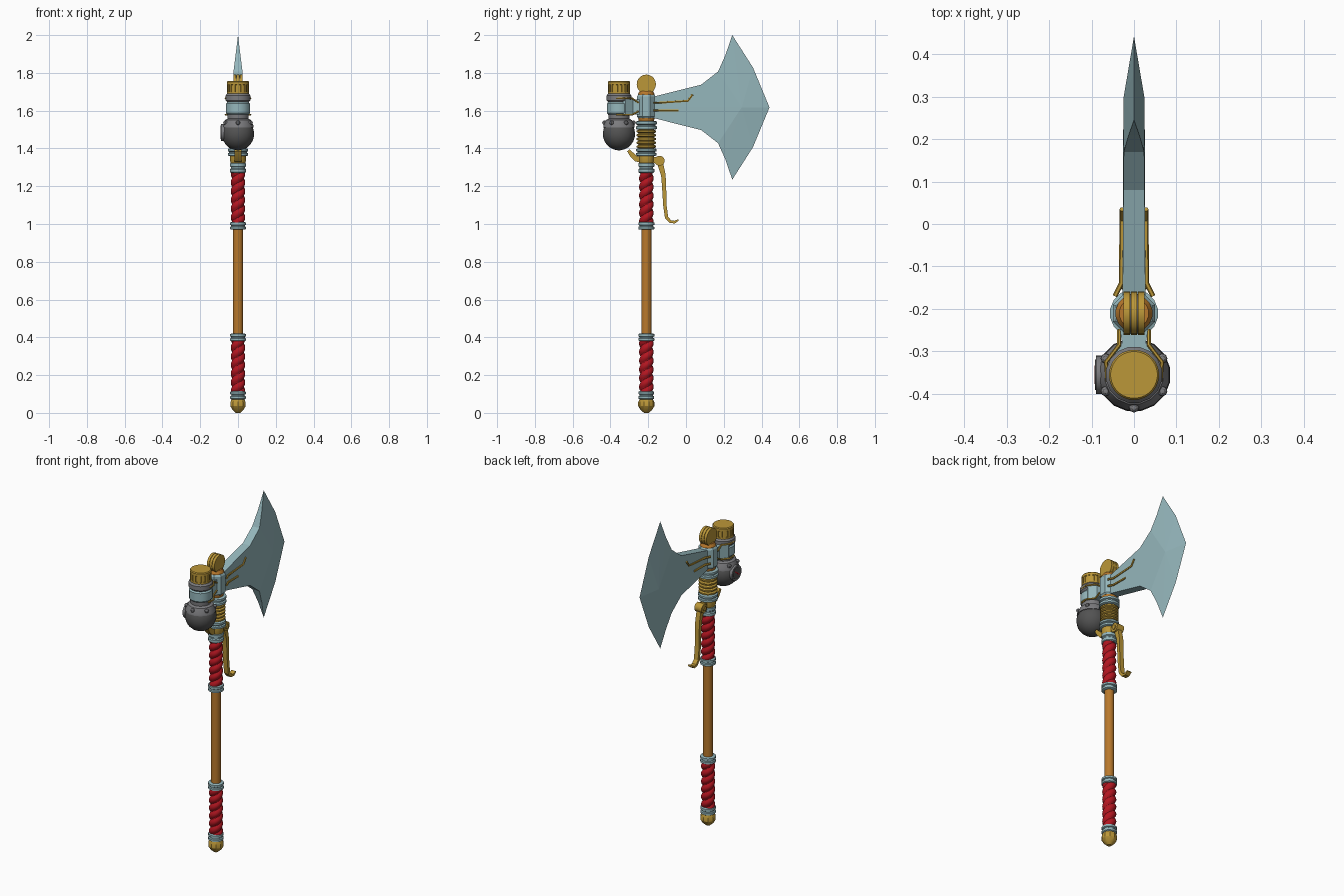
import bpy, bmesh
from math import pi, sin, cos
from mathutils import Vector

if "Cube" in bpy.data.objects:
    bpy.data.objects.remove(bpy.data.objects["Cube"])

HY, CY, BZ = -0.21, -0.355, 1.6175   # handle axis, canister axis, blade mid height


def mat(name, r, g, b):
    m = bpy.data.materials.new(name)
    m.diffuse_color = (r, g, b, 1)
    m.use_nodes = True
    m.node_tree.nodes["Principled BSDF"].inputs["Base Color"].default_value = m.diffuse_color
    return m


STEEL = mat("pale_steel", 0.30, 0.47, 0.50)
GOLD = mat("gold", 0.50, 0.31, 0.04)
RED = mat("red_wrap", 0.45, 0.008, 0.015)
WOOD = mat("wood", 0.48, 0.19, 0.025)
DARK = mat("dark_iron", 0.085, 0.085, 0.085)
GREY = mat("grey_iron", 0.2, 0.2, 0.21)


def finish(name, bm, m):
    bmesh.ops.remove_doubles(bm, verts=bm.verts, dist=1e-5)
    bmesh.ops.recalc_face_normals(bm, faces=bm.faces)
    me = bpy.data.meshes.new(name)
    bm.to_mesh(me)
    bm.free()
    me.materials.append(m)
    ob = bpy.data.objects.new(name, me)
    bpy.context.collection.objects.link(ob)
    return ob


def lathe(name, profile, m, y=HY, segs=16, radius=None):
    """Revolve (r, z) points about a vertical axis; radius(r, a, z) may modulate."""
    bm = bmesh.new()
    f = radius or (lambda r, a, z: r)
    rings = []
    for r, z in profile:
        ang = [2 * pi * (i + 0.5) / segs for i in range(segs)]
        rings.append([bm.verts.new((f(r, a, z) * cos(a), y + f(r, a, z) * sin(a), z)) for a in ang])
    for p, q in zip(rings, rings[1:]):
        for i in range(segs):
            j = (i + 1) % segs
            bm.faces.new((p[i], p[j], q[j], q[i]))
    bm.faces.new(rings[0])
    bm.faces.new(rings[-1])
    return finish(name, bm, m)


def prism(name, pts, lo, hi, m, place):
    """Extrude a 2D outline from lo to hi; place(u, v, w) gives the 3D point."""
    bm = bmesh.new()
    a = [bm.verts.new(place(u, v, lo)) for u, v in pts]
    b = [bm.verts.new(place(u, v, hi)) for u, v in pts]
    bm.faces.new(a)
    bm.faces.new(b)
    for i in range(len(pts)):
        j = (i + 1) % len(pts)
        bm.faces.new((a[i], a[j], b[j], b[i]))
    return finish(name, bm, m)


def side(u, v, w):          # outline drawn in the side (y, z) plane
    return (w, u, v)


def disc(name, y, z, r, x0, x1, m, n=20):
    pts = [(y + r * cos(2 * pi * i / n), z + r * sin(2 * pi * i / n)) for i in range(n)]
    return prism(name, pts, x0, x1, m, side)


def bar(name, path, half, x, m):
    """Flat bar following a (y, z) path; half gives the half thickness per point."""
    left, right = [], []
    for i, p in enumerate(path):
        d = Vector(path[min(i + 1, len(path) - 1)]) - Vector(path[max(i - 1, 0)])
        n = Vector((-d.y, d.x)).normalized() * half[i]
        left.append(tuple(Vector(p) + n))
        right.append(tuple(Vector(p) - n))
    return prism(name, left + right[::-1], -x, x, m, side)


def pipe(name, pts, r, m):
    cu = bpy.data.curves.new(name, 'CURVE')
    cu.dimensions = '3D'
    cu.bevel_depth, cu.bevel_resolution, cu.use_fill_caps = r, 1, True
    s = cu.splines.new('POLY')
    s.points.add(len(pts) - 1)
    for q, p in zip(s.points, pts):
        q.co = (*p, 1)
    cu.materials.append(m)
    bpy.context.collection.objects.link(bpy.data.objects.new(name, cu))


def collar(name, z0, z1, r):
    h = z1 - z0
    prof = [(0.86, 0), (1, .08), (1, .36), (.86, .44), (.86, .56), (1, .64), (1, .92), (.86, 1)]
    lathe(name, [(r * a, z0 + h * b) for a, b in prof], STEEL)


# Handle: shaft, pommel, collars
lathe("shaft", [(0.027, 0.08), (0.027, 1.56)], WOOD)
lathe("pommel", [(0.012, 0), (0.03, 0.015), (0.043, 0.036), (0.043, 0.056), (0.034, 0.075)], GOLD, segs=10)
for i, (z0, z1, r) in enumerate([(0.072, 0.115, 0.042), (0.38, 0.42, 0.043), (0.97, 1.01, 0.043),
                                 (1.27, 1.325, 0.043), (1.36, 1.40, 0.055), (1.50, 1.545, 0.057)]):
    collar(f"collar_{i}", z0, z1, r)

# Twisted red grips
for n, (z0, z1) in {"lower": (0.11, 0.385), "upper": (1.005, 1.275)}.items():
    lathe(n + "_grip", [(0.032, z0 + (z1 - z0) * i / 72) for i in range(73)], RED, segs=24,
          radius=lambda r, a, z: r - 0.003 + 0.0095 * abs(sin(a - z * pi / 0.046)) ** 0.8)

# Coil and trigger mount
lathe("trigger_mount", [(0.038, 1.32), (0.042, 1.33), (0.042, 1.36)], GOLD)
coil = []
for i in range(5):
    z = 1.40 + i * 0.02
    coil += [(0.042, z + 0.001), (0.052, z + 0.006), (0.052, z + 0.014), (0.042, z + 0.019)]
lathe("coil", coil, GOLD)

# Axe socket and the grooved disc on top
lathe("socket_core", [(0.04, 1.54), (0.044, 1.56), (0.044, 1.69), (0.035, 1.705)], WOOD)
lathe("socket", [(0.046, 1.56), (0.053, 1.568), (0.053, 1.675), (0.046, 1.685)], STEEL, segs=8)
disc("top_disc_core", HY, 1.74, 0.045, -0.022, 0.022, DARK)
for i in (-1, 0, 1):
    disc(f"top_disc_{i + 1}", HY, 1.74, 0.051, i * 0.0175 - 0.0075, i * 0.0175 + 0.0075, GOLD)

# Blade: flat cheeks, bevelled to a zero-thickness cutting edge
bm = bmesh.new()
top = [(-0.19, 0.052, 0.027), (0.08, 0.12, 0.025), (0.17, 0.19, 0.024), (0.208, 0.275, 0.013), (0.245, 0.3825, 0)]
edge = [(0.245, 0.3825, 0), (0.355, 0.21, 0), (0.442, 0, 0)]
mid = (0.295, 0, 0.025)


def face(pts, sx, sz):
    bm.faces.new([bm.verts.new((x * sx, y, BZ + z * sz)) for y, z, x in pts])


for sz in (1, -1):
    for sx in (1, -1):
        face([(-0.19, 0, 0.027)] + top[:3] + [mid], sx, sz)
        fan = top[2:] + edge[1:]
        for p, q in zip(fan, fan[1:]):
            face([mid, p, q], sx, sz)
    for (y, z, x), (v, w, u) in zip(top, top[1:]):
        face([(y, z, x), (v, w, u)] + ([(v, w, -u)] if u else []) + [(y, z, -x)], 1, sz)
finish("blade", bm, STEEL)

# Gold piping on the blade cheeks and around the canister clamp
for s, n in ((1, "right"), (-1, "left")):
    pipe(f"{n}_upper_pipe", [(s * 0.045, -0.17, 1.642), (s * 0.03, -0.14, 1.642), (s * 0.028, 0.01, 1.652),
                             (s * 0.028, 0.035, 1.685)], 0.006, GOLD)
    pipe(f"{n}_lower_pipe", [(s * 0.045, -0.17, 1.60), (s * 0.03, -0.14, 1.60), (s * 0.028, -0.04, 1.60)], 0.006, GOLD)
    for z in (1.665, 1.578):
        pipe(f"{n}_clamp_pipe", [(s * 0.062, -0.37, z), (s * 0.066, -0.325, z), (s * 0.035, -0.285, z),
                                 (s * 0.035, -0.25, (z + BZ) / 2)], 0.005, GOLD)

# Clamp arm joining socket and canister
arm = [(0.035, -0.235), (0.028, -0.28), (0.058, -0.32), (0.05, -0.36)]
prism("clamp_arm", arm + [(-x, y) for x, y in arm[::-1]], 1.58, 1.66, STEEL, lambda u, v, w: (u, v, w))

# Canister: globe, shoulder with rivets, neck, band, cap
globe = [(0.087 * cos(a * pi / 180), 1.477 + 0.087 * sin(a * pi / 180)) for a in range(-85, 36, 15)]
lathe("globe", globe, DARK, CY)
lathe("globe_shoulder", [(0.085, 1.51), (0.084, 1.52), (0.07, 1.55), (0.055, 1.558)], GREY, CY)
lathe("canister_neck", [(0.056, 1.55), (0.058, 1.58), (0.058, 1.645), (0.067, 1.655), (0.067, 1.68),
                        (0.055, 1.695)], GREY, CY)
lathe("clamp_band", [(0.058, 1.58), (0.065, 1.588), (0.065, 1.637), (0.058, 1.645)], STEEL, CY)
lathe("cap", [(0.054, 1.69), (0.054, 1.735), (0.059, 1.738), (0.059, 1.752), (0.055, 1.757)], GOLD, CY, 32)
lathe("cap_base", [(0.058, 1.688), (0.058, 1.7)], GOLD, CY, 32)
for i in range(16):
    a = 2 * pi * i / 16
    c, s = cos(a), sin(a)
    prism(f"cap_rib_{i}", [(0.05, -0.007), (0.058, -0.006), (0.058, 0.006), (0.05, 0.007)], 1.695, 1.74, GOLD,
          lambda u, v, w: (u * c - v * s, CY + u * s + v * c, w))
for i in range(6):
    a = 2 * pi * (i + 0.5) / 6
    bm = bmesh.new()
    bmesh.ops.create_uvsphere(bm, u_segments=8, v_segments=6, radius=0.012)
    bmesh.ops.translate(bm, verts=bm.verts, vec=(0.077 * cos(a), CY + 0.077 * sin(a), 1.536))
    finish(f"rivet_{i}", bm, GREY)

# Gauge on the left of the globe
disc("gauge_rim", CY, 1.485, 0.045, -0.09, -0.05, GREY)
disc("gauge_face", CY, 1.485, 0.036, -0.0915, -0.085, DARK)
bar("gauge_needle", [(CY - 0.02, 1.47), (CY + 0.02, 1.50)], [0.003, 0.003], 0.004, RED).location.x = -0.089

# Trigger lever with pivot and upper arm
disc("trigger_pivot", -0.14, 1.335, 0.027, -0.024, 0.024, GOLD, 14)
disc("pivot_pin", -0.14, 1.335, 0.014, -0.029, 0.029, GOLD, 10)
bar("trigger_lever", [(-0.138, 1.325), (-0.12, 1.26), (-0.116, 1.20), (-0.112, 1.10), (-0.103, 1.035),
                      (-0.082, 1.012), (-0.06, 1.01), (-0.04, 1.022)],
    [0.016, 0.012, 0.011, 0.009, 0.009, 0.008, 0.007, 0.004], 0.014, GOLD)
bar("trigger_arm", [(-0.14, 1.338), (-0.20, 1.338), (-0.265, 1.345), (-0.285, 1.365), (-0.305, 1.39)],
    [0.016, 0.016, 0.015, 0.013, 0.008], 0.018, GOLD)

# Turn pipes into meshes and keep hard edges
bpy.ops.object.select_all(action='SELECT')
bpy.context.view_layer.objects.active = bpy.data.objects["blade"]
bpy.ops.object.convert(target='MESH')
bpy.ops.object.shade_smooth_by_angle(angle=0.5)
bpy.data.objects["blade"].data.shade_flat()
